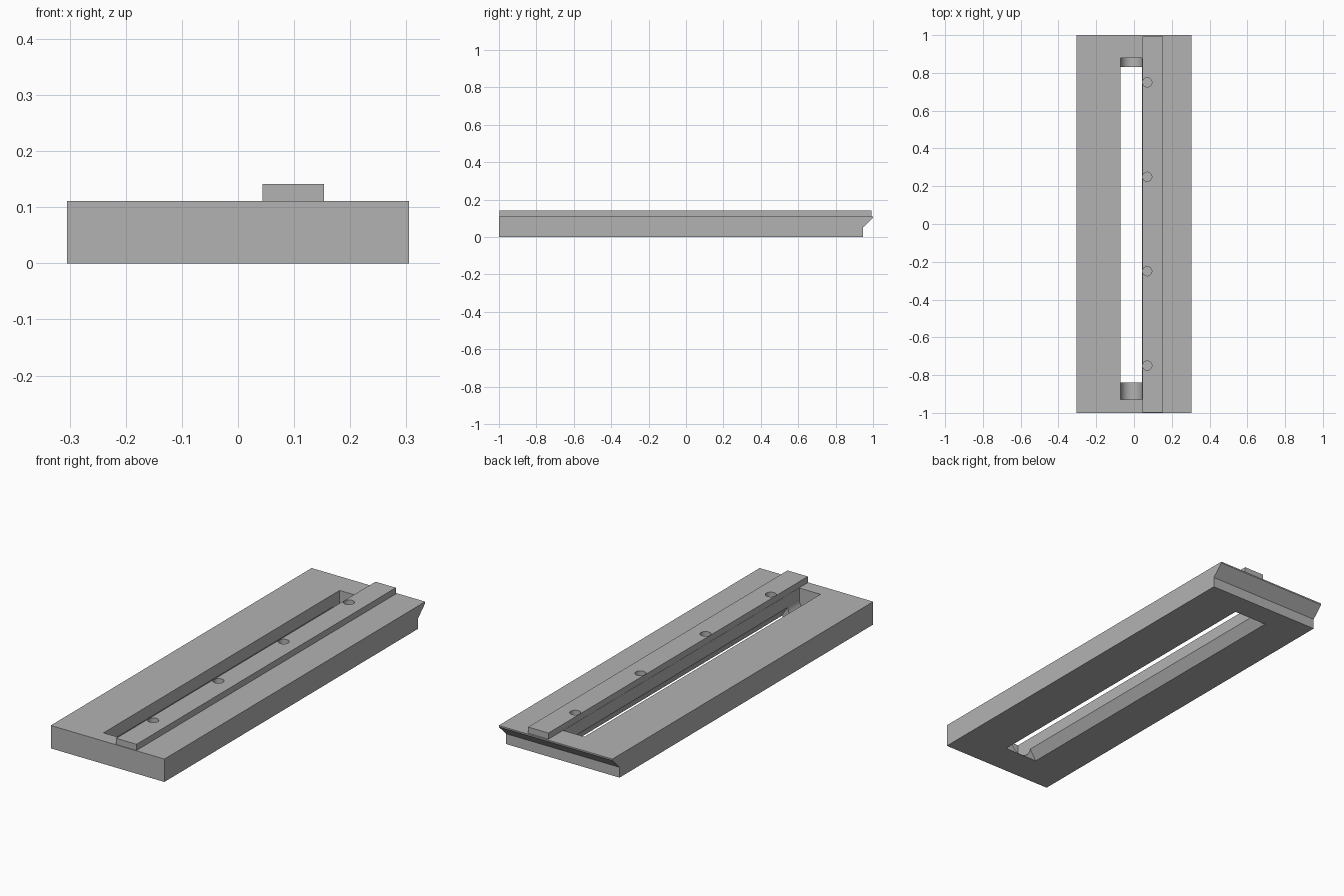
import bpy, bmesh, math
from mathutils import Vector

if "Cube" in bpy.data.objects:
    bpy.data.objects.remove(bpy.data.objects["Cube"])

grey = bpy.data.materials.new("plain grey")
grey.use_nodes = True
grey.diffuse_color = (0.45, 0.45, 0.45, 1)
grey.node_tree.nodes["Principled BSDF"].inputs["Base Color"].default_value = (0.45, 0.45, 0.45, 1)


def prism(name, points, sweep):
    """Extrude a closed outline of 3D points along a vector."""
    bm = bmesh.new()
    face = bm.faces.new([bm.verts.new(p) for p in points])
    new = bmesh.ops.extrude_face_region(bm, geom=[face])["geom"]
    bmesh.ops.translate(bm, vec=Vector(sweep),
                        verts=[v for v in new if isinstance(v, bmesh.types.BMVert)])
    bmesh.ops.recalc_face_normals(bm, faces=bm.faces)
    mesh = bpy.data.meshes.new(name)
    bm.to_mesh(mesh)
    bm.free()
    mesh.materials.append(grey)
    obj = bpy.data.objects.new(name, mesh)
    bpy.context.collection.objects.link(obj)
    return obj


def cut(target, cutter):
    """Subtract the cutter and throw it away."""
    mod = target.modifiers.new("cut", "BOOLEAN")
    mod.operation, mod.solver, mod.object = "DIFFERENCE", "EXACT", cutter
    bpy.context.view_layer.objects.active = target
    bpy.ops.object.modifier_apply(modifier=mod.name)
    bpy.data.objects.remove(cutter)


# Slab with an undercut back edge
half_width, top = 0.305, 0.111
side = [(-1, 0), (0.945, 0), (0.945, 0.05), (1, 0.104), (1, top), (-1, top)]
slab = prism("slab", [(-half_width, y, z) for y, z in side], (2 * half_width, 0, 0))

# Long round-bottomed slot
slot_x, slot_r = -0.014, 0.057
arc = [math.pi + math.pi * i / 32 for i in range(33)]
u_shape = [(slot_x + slot_r * math.cos(a), -0.93, slot_r + 0.001 + slot_r * math.sin(a)) for a in arc]
u_shape += [(slot_x + slot_r, -0.93, 0.2), (slot_x - slot_r, -0.93, 0.2)]
cut(slab, prism("slot_cutter", u_shape, (0, 1.81, 0)))

# Opening with flared sides through the underside
flare = [(-0.123, -0.05), (0.123, -0.05), (0.031, 0.09), (-0.031, 0.09)]
cut(slab, prism("flare_cutter", [(slot_x + x, -0.84, z) for x, z in flare], (0, 1.67, 0)))

# Raised rail beside the slot, with a row of round holes
rail_outline = [(0.044, -0.997), (0.153, -0.997), (0.153, 0.992), (0.044, 0.992)]
rail = prism("rail", [(x, y, top) for x, y in rail_outline], (0, 0, 0.03))
for y in (-0.75, -0.25, 0.25, 0.75):
    ring = [(0.07 + 0.0245 * math.cos(math.tau * i / 32),
             y + 0.0245 * math.sin(math.tau * i / 32), 0.05) for i in range(32)]
    cut(rail, prism("hole_cutter", ring, (0, 0, 0.2)))

# Smooth the rounded surfaces, keep hard edges
bpy.ops.object.select_all(action="DESELECT")
for obj in (slab, rail):
    obj.select_set(True)
bpy.context.view_layer.objects.active = slab
bpy.ops.object.shade_smooth_by_angle(angle=math.radians(25))
